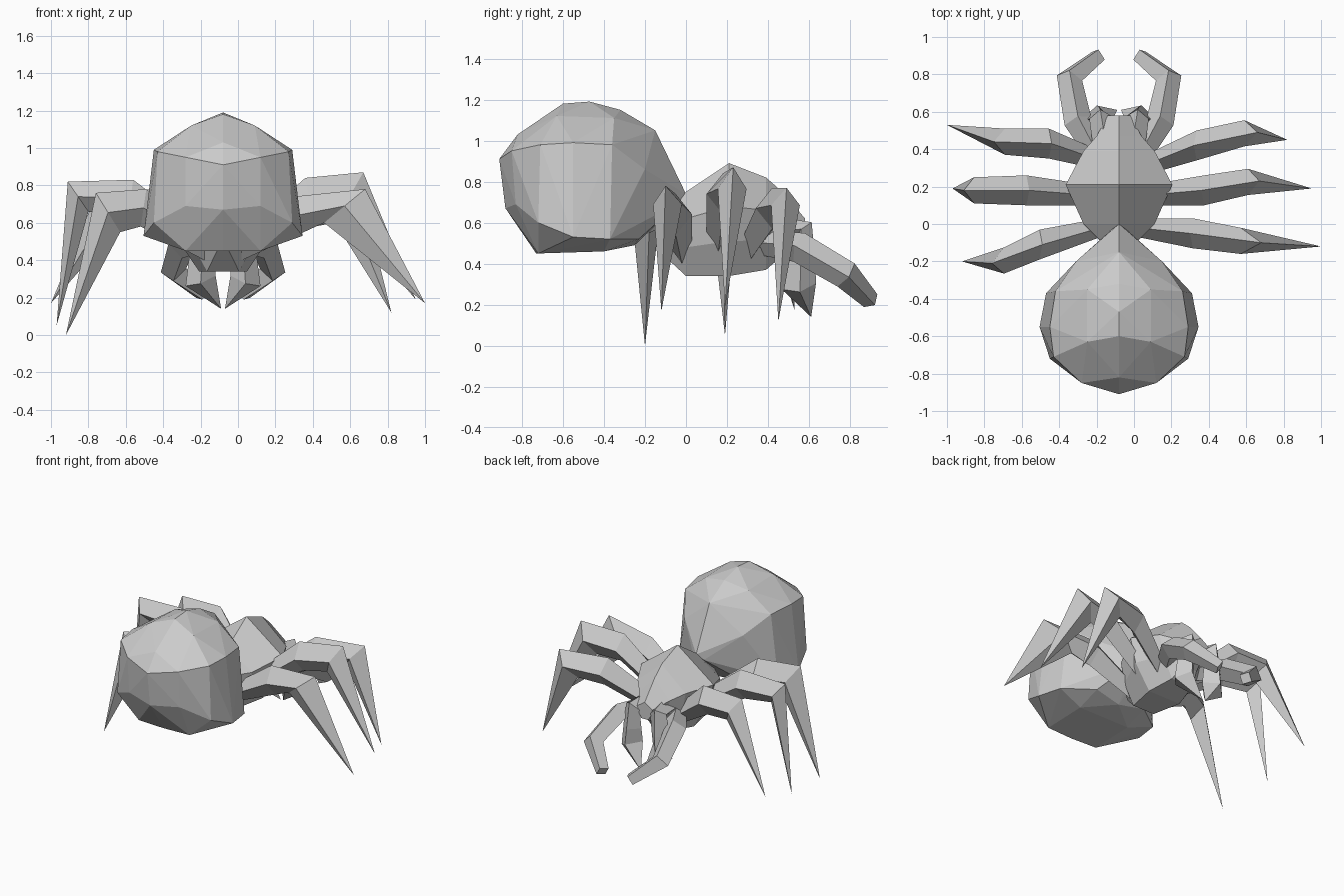
import bpy
import bmesh
from mathutils import Vector

cube = bpy.data.objects.get("Cube")
if cube:
    bpy.data.objects.remove(cube, do_unlink=True)

grey = bpy.data.materials.new("plain grey")
grey.use_nodes = True
colour = (0.6, 0.6, 0.6, 1)
grey.diffuse_color = colour
for node in grey.node_tree.nodes:
    if node.type == "BSDF_PRINCIPLED":
        node.inputs["Base Color"].default_value = colour

# The body is slightly off centre because the legs are unequal
AXIS = -0.08


def finish(name, bm):
    """Turn a bmesh into a flat shaded object in the one grey."""
    bmesh.ops.recalc_face_normals(bm, faces=bm.faces)
    mesh = bpy.data.meshes.new(name)
    bm.to_mesh(mesh)
    bm.free()
    mesh.materials.append(grey)
    obj = bpy.data.objects.new(name, mesh)
    bpy.context.scene.collection.objects.link(obj)


def loft(name, rings):
    """Skin a list of equal rings and close both ends."""
    bm = bmesh.new()
    loops = [[bm.verts.new(point) for point in ring] for ring in rings]
    for first, second in zip(loops, loops[1:]):
        count = len(first)
        for i in range(count):
            j = (i + 1) % count
            bm.faces.new((first[i], first[j], second[j], second[i]))
    bm.faces.new(loops[0])
    bm.faces.new(loops[-1])
    bmesh.ops.remove_doubles(bm, verts=bm.verts, dist=0.002)
    finish(name, bm)


def mirrored_hull(name, points):
    """Wrap a faceted shell round points given for one half."""
    bm = bmesh.new()
    for x, y, z in points:
        for side in ((-1, 1) if x else (1,)):
            bm.verts.new((AXIS + side * x, y, z))
    bmesh.ops.convex_hull(bm, input=bm.verts)
    loose = [v for v in bm.verts if not v.link_faces]
    bmesh.ops.delete(bm, geom=loose, context="VERTS")
    finish(name, bm)


def tube(name, side, path):
    """Four sided limb along (x, y, z, radius) stations."""
    centres = [Vector((AXIS + side * x, y, z)) for x, y, z, r in path]
    rings = []
    for i, centre in enumerate(centres):
        before = centres[max(i - 1, 0)]
        after = centres[min(i + 1, len(centres) - 1)]
        along = (after - before).normalized()
        across = Vector((1, 0, 0))
        across = (across - along * across.dot(along)).normalized()
        up = along.cross(across)
        radius = path[i][-1]
        rings.append([centre + across * radius, centre + up * radius,
                      centre - across * radius, centre - up * radius])
    loft(name, rings)


# Abdomen: a large faceted bulb tapering forward to the waist
mirrored_hull("abdomen", [
    # underside
    (0, -.73, .45), (.2, -.72, .45), (.2, -.4, .46), (0, -.25, .49),
    # lower band
    (0, -.88, .67), (.2, -.83, .69), (.37, -.72, .6),
    (.425, -.55, .53), (.39, -.37, .52), (.2, -.23, .52),
    # upper band
    (0, -.91, .91), (.2, -.85, .95), (.35, -.71, .98),
    (.37, -.55, .99), (.34, -.36, .98), (.23, -.2, .86),
    # crown
    (0, -.82, 1.03), (.27, -.65, 1.04), (0, -.6, 1.18), (.17, -.63, 1.12),
    (0, -.47, 1.19), (.17, -.35, 1.11), (0, -.32, 1.15),
    (0, -.15, 1.05), (0, 0, .74), (.04, -.03, .7),
])

# Thorax and head: stations of (y, half width, bottom, shoulder, top)
rings = []
for y, half, low, shoulder, top in [
        (-.13, .06, .46, .6, .68), (0, .19, .34, .62, .75),
        (.21, .285, .34, .68, .89), (.39, .19, .37, .66, .82),
        (.47, .12, .44, .62, .75), (.58, .06, .5, .58, .62)]:
    middle = (low + shoulder) / 2
    profile = [(0, top), (half, shoulder), (half * .85, middle),
               (half * .45, low), (-half * .45, low),
               (-half * .85, middle), (-half, shoulder)]
    rings.append([(AXIS + x, y, z) for x, z in profile])
loft("thorax", rings)

# Paired mouthparts
for label, side in (("right", -1), ("left", 1)):
    tube("jaw_" + label, side, [
        (.07, .42, .56, .07), (.1, .57, .56, .06),
        (.11, .56, .42, .07), (.12, .55, .29, .085), (.01, .61, .14, 0)])
    tube("feeler_" + label, side, [
        (.12, .38, .5, .06), (.22, .55, .48, .075),
        (.265, .78, .345, .07), (.11, .9, .22, .045)])


def leg(name, side, root_y, hip, knee, inner_knee, foot):
    """Thick thigh rising to a knee, then a long pointed shin."""
    hip, knee, inner_knee, foot = map(Vector, (hip, knee, inner_knee, foot))
    root = Vector((AXIS + side * .1, root_y, .54))

    def section(top, bottom, width):
        """Diamond between an upper and a lower ridge."""
        middle = (top + bottom) / 2
        sideways = Vector((0, width, 0))
        return [top, middle + sideways, bottom, middle - sideways]

    loft(name, [section(root, root - Vector((0, 0, .14)), .05),
                section(hip, hip + Vector((side * .03, 0, -.2)), .08),
                section(knee, inner_knee, .07),
                [foot] * 4])


# Six walking legs: root y, top of hip, knee, inside of knee, foot
leg("front_leg_left", 1, .3,
    (.32, .42, .77), (.66, .49, .77), (.52, .48, .6), (.82, .45, .12))
leg("middle_leg_left", 1, .15,
    (.36, .18, .84), (.67, .23, .87), (.55, .22, .66), (.95, .19, .19))
leg("back_leg_left", 1, -.02,
    (.3, -.05, .74), (.68, -.1, .78), (.46, -.08, .6), (1, -.12, .17))
leg("front_leg_right", -1, .34,
    (-.44, .43, .78), (-.75, .44, .77), (-.63, .44, .59), (-1, .53, .17))
leg("middle_leg_right", -1, .15,
    (-.56, .18, .83), (-.91, .18, .82), (-.8, .18, .66), (-.97, .19, .05))
leg("back_leg_right", -1, -.02,
    (-.49, -.11, .78), (-.76, -.21, .76), (-.63, -.18, .55), (-.92, -.2, 0))
